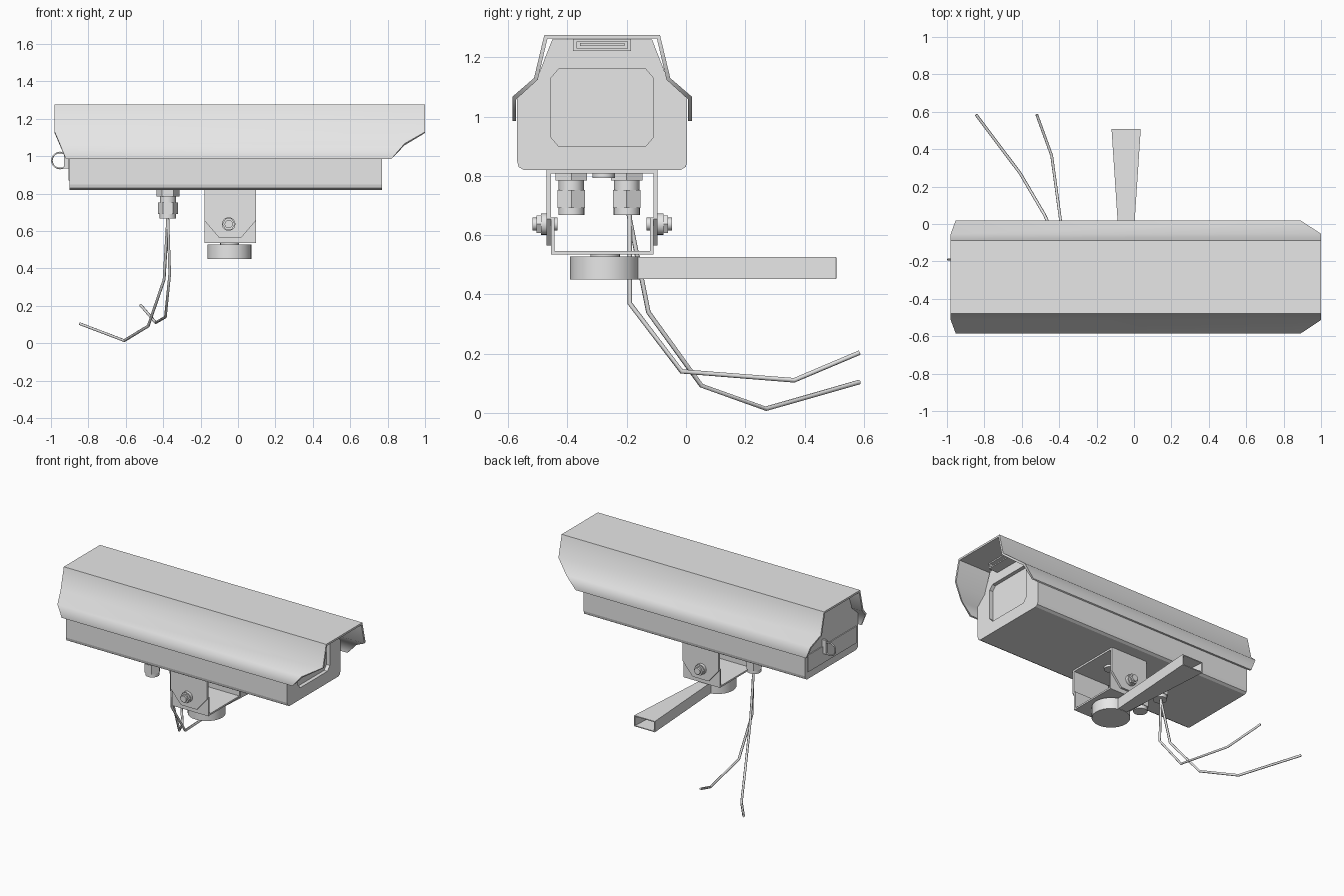
import bpy, bmesh, math
from mathutils import Vector

if "Cube" in bpy.data.objects:
    bpy.data.objects.remove(bpy.data.objects["Cube"])

CY = -0.283      # centre line of the housing in y
BX = -0.042      # centre line of the mounting bracket in x

grey = bpy.data.materials.new("painted grey metal")
grey.diffuse_color = (0.8, 0.8, 0.8, 1)
grey.use_nodes = True
grey.node_tree.nodes["Principled BSDF"].inputs["Base Color"].default_value = grey.diffuse_color


def finish(name, bm, smooth=None, normals=True):
    if normals:
        bmesh.ops.recalc_face_normals(bm, faces=bm.faces)
    me = bpy.data.meshes.new(name)
    bm.to_mesh(me)
    bm.free()
    me.materials.append(grey)
    ob = bpy.data.objects.new(name, me)
    bpy.context.collection.objects.link(ob)
    if smooth:
        shade(ob, smooth)
    return ob


def activate(ob):
    bpy.ops.object.select_all(action='DESELECT')
    ob.select_set(True)
    bpy.context.view_layer.objects.active = ob


def shade(ob, angle):
    activate(ob)
    bpy.ops.object.shade_smooth_by_angle(angle=math.radians(angle))


def apply_mod(ob, kind, **props):
    mod = ob.modifiers.new(kind.lower(), kind)
    for key, value in props.items():
        setattr(mod, key, value)
    activate(ob)
    bpy.ops.object.modifier_apply(modifier=mod.name)


def place(axis, u, v, w):
    """Profile point (u, v) at depth w along the axis."""
    return {'x': (w, u, v), 'y': (u, w, v), 'z': (u, v, w)}[axis]


def prism(name, pts, axis, a, b):
    bm = bmesh.new()
    ends = [[bm.verts.new(place(axis, u, v, w)) for u, v in pts] for w in (a, b)]
    n = len(pts)
    for ring in ends:
        bm.faces.new(ring)
    for i in range(n):
        j = (i + 1) % n
        bm.faces.new((ends[0][i], ends[0][j], ends[1][j], ends[1][i]))
    return finish(name, bm)


def box(name, x, y, z):
    return prism(name, [(x[0], y[0]), (x[1], y[0]), (x[1], y[1]), (x[0], y[1])], 'z', *z)


def disc(name, centre, r, axis, a, b, sides=24):
    pts = [(centre[0] + r * math.cos(2 * math.pi * i / sides),
            centre[1] + r * math.sin(2 * math.pi * i / sides)) for i in range(sides)]
    ob = prism(name, pts, axis, a, b)
    if sides > 8:
        shade(ob, 40)
    return ob


def tube(name, pts, r, cyclic=False, res=1):
    cu = bpy.data.curves.new(name, 'CURVE')
    cu.dimensions = '3D'
    cu.bevel_depth = r
    cu.bevel_resolution = res
    cu.use_fill_caps = True
    sp = cu.splines.new('POLY')
    sp.points.add(len(pts) - 1)
    for p, co in zip(sp.points, pts):
        p.co = (*co, 1)
    sp.use_cyclic_u = cyclic
    cu.materials.append(grey)
    ob = bpy.data.objects.new(name, cu)
    bpy.context.collection.objects.link(ob)
    activate(ob)
    bpy.ops.object.convert(target='MESH')


def mirrored(half):
    """Close a half profile about the housing centre line."""
    return [(CY - d, z) for d, z in half] + [(CY + d, z) for d, z in reversed(half)]


# Housing with chamfered lower edges and a recessed front window
body = prism("housing", mirrored([(0.265, 0.82), (0.282, 0.83), (0.287, 0.85), (0.287, 1.062),
                                  (0.22, 1.128), (0.168, 1.261)]), 'x', -0.90, 0.77)
window = mirrored([(0.147, 0.9), (0.173, 0.93), (0.173, 1.13), (0.147, 1.16)])
cutter = prism("window_cutter", window, 'x', 0.745, 0.9)
apply_mod(body, 'BOOLEAN', operation='DIFFERENCE', object=cutter, solver='EXACT')
bpy.data.objects.remove(cutter)

# Sun hood: folded sheet, each fold line with its own x range
folds = [(0.303, 0.985, -0.92, 0.82), (0.303, 1.067, -0.953, 0.89),
         (0.23, 1.13, -0.98, 1.0), (0.195, 1.276, -0.98, 1.0)]
bm = bmesh.new()
lines = [(CY - d, z, a, b) for d, z, a, b in folds]
lines += [(CY + d, z, a, b) for d, z, a, b in reversed(folds)]
rows = [(bm.verts.new((a, y, z)), bm.verts.new((b, y, z))) for y, z, a, b in lines]
for (p, q), (r, s) in zip(rows, rows[1:]):
    bm.faces.new((p, q, s, r))
hood = finish("sun_hood", bm, normals=False)
apply_mod(hood, 'SOLIDIFY', thickness=0.013, offset=-1, use_even_offset=True)
shade(hood, 50)

# Hood clip above the window: open frame with a tongue inside
for n, z in enumerate(((1.222, 1.23), (1.254, 1.262))):
    box(f"clip_plate_{n}", (0.74, 0.84), (CY - 0.098, CY + 0.098), z)
for s in (-1, 1):
    box("clip_side", (0.74, 0.84), sorted((CY + s * 0.098, CY + s * 0.085)), (1.23, 1.254))
box("clip_tongue", (0.74, 0.82), (CY - 0.075, CY + 0.075), (1.238, 1.248))

# Rear hasp and ring
box("rear_plate", (-0.906, -0.89), (CY - 0.26, CY + 0.26), (0.87, 0.985))
box("hasp", (-0.93, -0.89), (-0.197, -0.183), (0.935, 1.03))
tube("hasp_ring", [(-0.952 + 0.043 * math.cos(t * math.pi / 10), -0.19,
                    0.977 + 0.043 * math.sin(t * math.pi / 10)) for t in range(20)], 0.005, True)

# Upper bracket: top plate with two tapered ears
box("bracket_top", (BX - 0.137, BX + 0.137), (CY - 0.187, CY + 0.187), (0.808, 0.82))
ear = [(-0.137, 0.82), (-0.137, 0.655), (-0.06, 0.565), (0.06, 0.565), (0.137, 0.655), (0.137, 0.82)]
ear = [(BX + u, z) for u, z in ear]
for s in (-1, 1):
    prism("bracket_ear", ear, 'y', CY + s * 0.187, CY + s * 0.173)
    # Lower cradle wall, then washer, nut and bolt end
    box("cradle_wall", (BX - 0.137, BX + 0.137), sorted((CY + s * 0.173, CY + s * 0.161)), (0.535, 0.66))
    pivot = (BX - 0.008, 0.637)
    disc("pivot_washer", pivot, 0.036, 'y', CY + s * 0.187, CY + s * 0.207)
    disc("pivot_nut", pivot, 0.034, 'y', CY + s * 0.207, CY + s * 0.222, 6)
    disc("pivot_bolt", pivot, 0.022, 'y', CY + s * 0.15, CY + s * 0.235, 12)
box("cradle_floor", (BX - 0.137, BX + 0.137), (CY - 0.173, CY + 0.173), (0.535, 0.546))
disc("bracket_screw", (BX, CY + 0.005), 0.038, 'z', 0.793, 0.81)

# Wall mount: round head and hollow flared arm, open at the wall
disc("mount_head", (BX - 0.003, -0.273), 0.118, 'z', 0.45, 0.527)
disc("mount_spindle", (BX - 0.003, -0.273), 0.05, 'z', 0.52, 0.54)
bm = bmesh.new()
near, far = [[bm.verts.new((BX + sx * w, y, z)) for sx, z in
              ((-1, 0.452), (1, 0.452), (1, 0.526), (-1, 0.526))]
             for y, w in ((-0.19, 0.032), (0.507, 0.078))]
bm.faces.new(near)
for i in range(4):
    j = (i + 1) % 4
    bm.faces.new((near[j], near[i], far[i], far[j]))
arm = finish("wall_arm", bm, normals=False)
apply_mod(arm, 'SOLIDIFY', thickness=0.006, offset=-1, use_even_offset=True)

# Cable glands
for y in (-0.387, -0.2):
    c = (-0.375, y)
    disc("gland_flange", c, 0.062, 'z', 0.785, 0.822, 6)
    disc("gland_neck", c, 0.043, 'z', 0.74, 0.79)
    disc("gland_nut", c, 0.053, 'z', 0.692, 0.752, 6)
    disc("gland_tip", c, 0.044, 'z', 0.668, 0.695)

# Cables hanging from the inner gland
tube("cable_short", [(-0.375, -0.19, 0.68), (-0.365, -0.19, 0.37), (-0.388, -0.015, 0.14),
                     (-0.44, 0.365, 0.11), (-0.52, 0.585, 0.203)], 0.008)
tube("cable_long", [(-0.375, -0.195, 0.68), (-0.395, -0.127, 0.34), (-0.48, 0.052, 0.092),
                    (-0.608, 0.27, 0.014), (-0.845, 0.585, 0.104)], 0.008)
